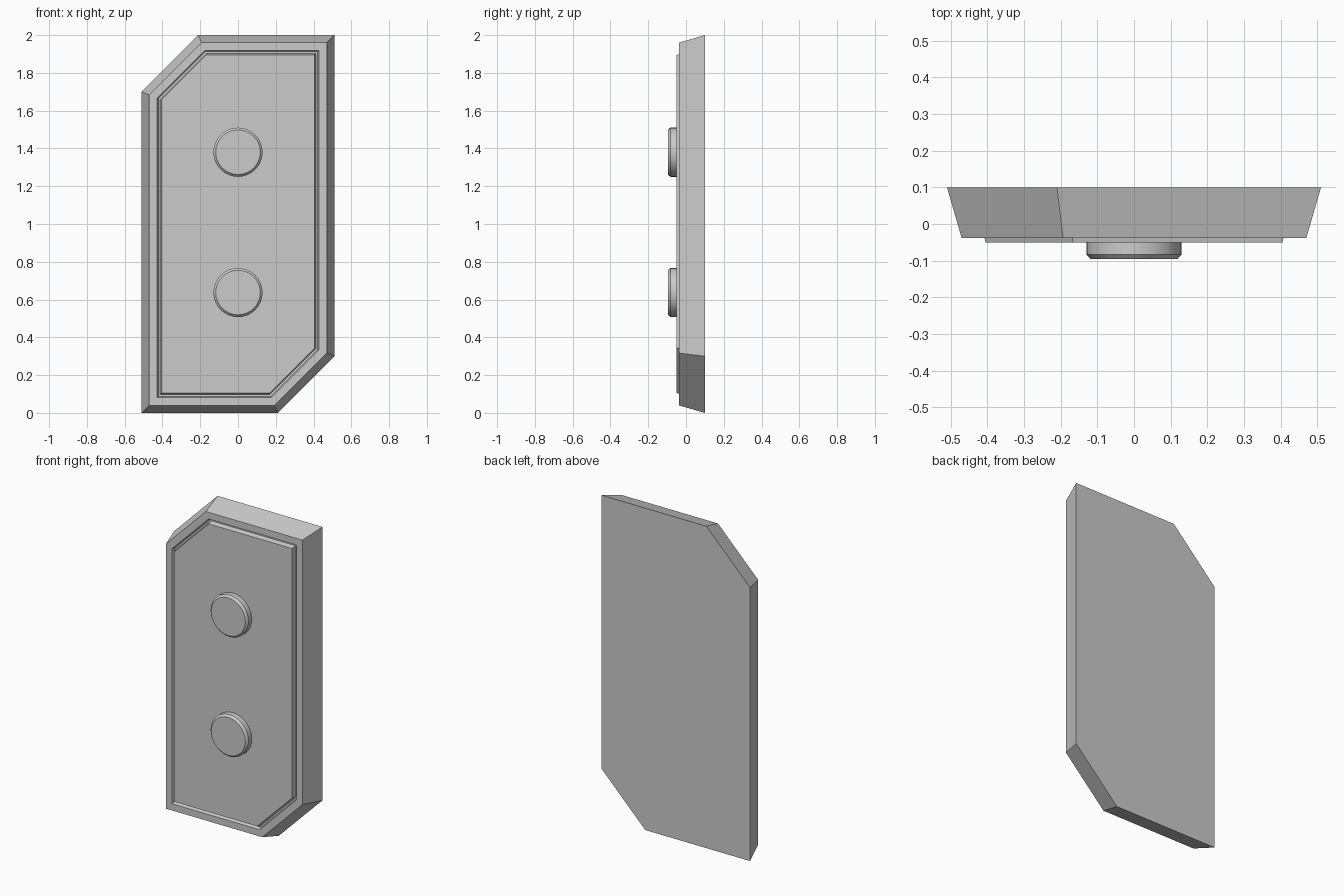
import bpy, bmesh
from math import sin, cos, pi, sqrt

if "Cube" in bpy.data.objects:
    bpy.data.objects.remove(bpy.data.objects["Cube"])


def loft(name, rings):
    """Skin a stack of equal-sized point rings and cap both ends."""
    bm = bmesh.new()
    loops = [[bm.verts.new(p) for p in ring] for ring in rings]
    n = len(loops[0])
    for a, b in zip(loops, loops[1:]):
        for i in range(n):
            j = (i + 1) % n
            bm.faces.new((a[i], a[j], b[j], b[i]))
    bm.faces.new(loops[0])
    bm.faces.new(loops[-1])
    bmesh.ops.recalc_face_normals(bm, faces=bm.faces)
    me = bpy.data.meshes.new(name)
    bm.to_mesh(me)
    bm.free()
    ob = bpy.data.objects.new(name, me)
    bpy.context.collection.objects.link(ob)
    return ob


def outline(d, y):
    """Plate outline inset evenly by d, two opposite corners cut."""
    x, z0, z1 = 0.51 - d, d, 2 - d
    c = 0.30 - d * (2 - sqrt(2))
    return [(-x, y, z0), (x - c, y, z0), (x, y, z0 + c),
            (x, y, z1), (-x + c, y, z1), (-x, y, z1 - c)]


def circle(r, y, z, n=32):
    return [(r * cos(2 * pi * i / n), y, z + r * sin(2 * pi * i / n)) for i in range(n)]


# Tapered plate: bevelled sides, front rim, groove, raised centre panel
profile = [(0, 0.10), (0.04, -0.038), (0.082, -0.038), (0.088, -0.02),
           (0.098, -0.02), (0.105, -0.05)]
loft("plate", [outline(d, y) for d, y in profile])

# Round studs with chamfered rims
for name, z in (("lower_stud", 0.637), ("upper_stud", 1.38)):
    stud = loft(name, [circle(r, y, z) for r, y in
                       ((0.13, -0.045), (0.13, -0.083), (0.118, -0.096))])
    bpy.ops.object.select_all(action='DESELECT')
    stud.select_set(True)
    bpy.context.view_layer.objects.active = stud
    bpy.ops.object.shade_smooth_by_angle(angle=pi / 6)
